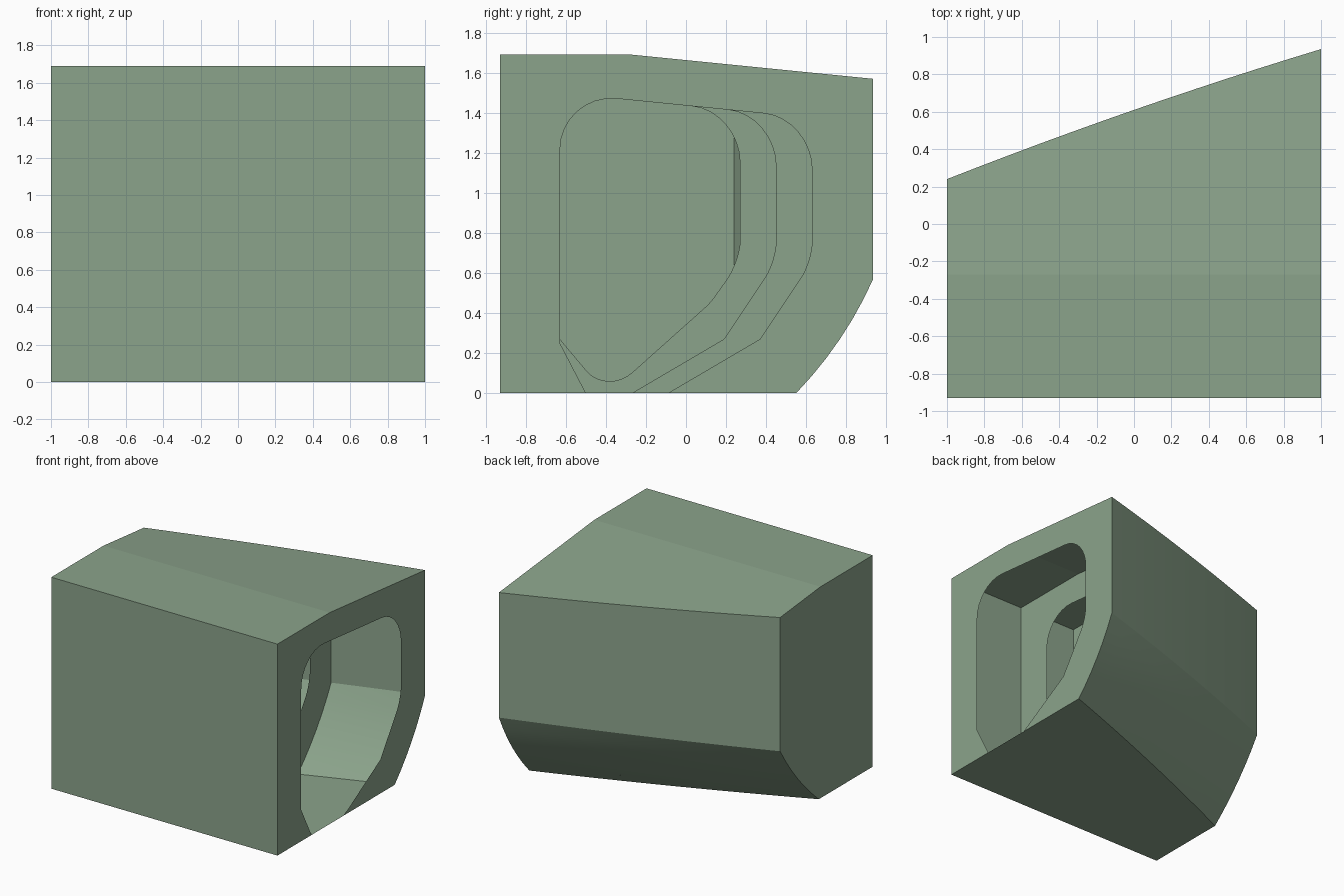
import bpy, bmesh, math
from mathutils import Vector

if "Cube" in bpy.data.objects:
    bpy.data.objects.remove(bpy.data.objects["Cube"])

green = bpy.data.materials.new("soft_green")
green.diffuse_color = (0.26, 0.37, 0.26, 1)
green.use_nodes = True
green.node_tree.nodes["Principled BSDF"].inputs["Base Color"].default_value = green.diffuse_color


def section(x):
    """Outer (y, z) outline of the body at station x, from front bottom up and over."""
    side = 0.61 + 0.3475 * x - 0.0225 * x * x
    bottom = side - 0.437 + 0.0525 * x
    pts = [(-0.93, 0), (-0.93, 1.69), (-0.27, 1.69), (side, 1.69 - 0.1 * (side + 0.27))]
    for i in range(7):
        t = i / 6
        bulge = 0.03 * 4 * t * (1 - t)
        pts.append((side + (bottom - side) * t + bulge * 0.83,
                    0.57 * (1 - t) - bulge * 0.56))
    return pts


def rounded(corners, steps=8):
    """Path from (y, z, tangent length before, tangent length after)."""
    out = []
    n = len(corners)
    for i, (y, z, before, after) in enumerate(corners):
        c = Vector((y, z))
        if not before:
            out.append((y, z))
            continue
        a = c + (Vector(corners[i - 1][:2]) - c).normalized() * before
        b = c + (Vector(corners[(i + 1) % n][:2]) - c).normalized() * after
        k = 0.55
        p, q = a.lerp(c, k), b.lerp(c, k)
        for s in range(steps + 1):
            t = s / steps
            u = 1 - t
            v = a * u**3 + p * (3 * u * u * t) + q * (3 * u * t * t) + b * t**3
            out.append((v.x, v.y))
    return out


def finish(bm, name):
    bmesh.ops.recalc_face_normals(bm, faces=bm.faces)
    me = bpy.data.meshes.new(name)
    bm.to_mesh(me)
    bm.free()
    me.materials.append(green)
    ob = bpy.data.objects.new(name, me)
    bpy.context.collection.objects.link(ob)
    return ob


# Thin outer skin, lofted along x and closed at the left end
bm = bmesh.new()
rings = []
for i in range(13):
    x = -1 + i / 6
    rings.append([bm.verts.new((x, y, z)) for y, z in section(x)])
for r, s in zip(rings, rings[1:]):
    for j in range(len(r)):
        k = (j + 1) % len(r)
        bm.faces.new((r[j], r[k], s[k], s[j]))
bm.faces.new(rings[0])
skin = finish(bm, "outer_skin")
bpy.context.view_layer.objects.active = skin
skin.select_set(True)
bpy.ops.object.shade_smooth_by_angle(angle=math.radians(4))


def bulkhead(name, x, loops):
    """Flat wall at station x filled between closed (y, z) loops."""
    bm = bmesh.new()
    for loop in loops:
        vs = [bm.verts.new((x, y, z)) for y, z in loop]
        for a, b in zip(vs, vs[1:] + vs[:1]):
            bm.edges.new((a, b))
    bmesh.ops.triangle_fill(bm, edges=bm.edges[:], use_beauty=True, normal=(1, 0, 0))
    for f in bm.faces:
        if f.normal.x < 0:
            f.normal_flip()
    ob = finish(bm, name)
    if ob.data.polygons[0].normal.x < 0:
        ob.data.flip_normals()


def roof_line(y):
    return 1.47 - 0.1 * (y + 0.34)


def upper_corners(right):
    """Corners shared by all openings, right side first."""
    return [(right, 0.66, 0.12, 0.1),
            (right, roof_line(right), 0.26, 0.24),
            (-0.63, roof_line(-0.63), 0.29, 0.29)]


# Right end wall and middle wall, whose openings reach the floor
for name, x, right in (("end_bulkhead", 1.0, 0.63), ("middle_bulkhead", 0.32, 0.45)):
    top = upper_corners(right)
    top[0] = (right, 0.66, 0.1, 0.1)
    opening = rounded([(right - 0.72, 0, 0, 0), (right - 0.26, 0.27, 0, 0)] + top
                      + [(-0.63, 0.25, 0, 0), (-0.5, 0, 0, 0)])
    bulkhead(name, x, [section(x) + opening])

# Inner wall with a fully enclosed opening
opening = rounded([(-0.395, -0.01, 0.16, 0.17), (0.12, 0.45, 0.03, 0.03)]
                  + upper_corners(0.27) + [(-0.63, 0.27, 0, 0)])
bulkhead("inner_bulkhead", -0.19, [section(-0.19), opening])
